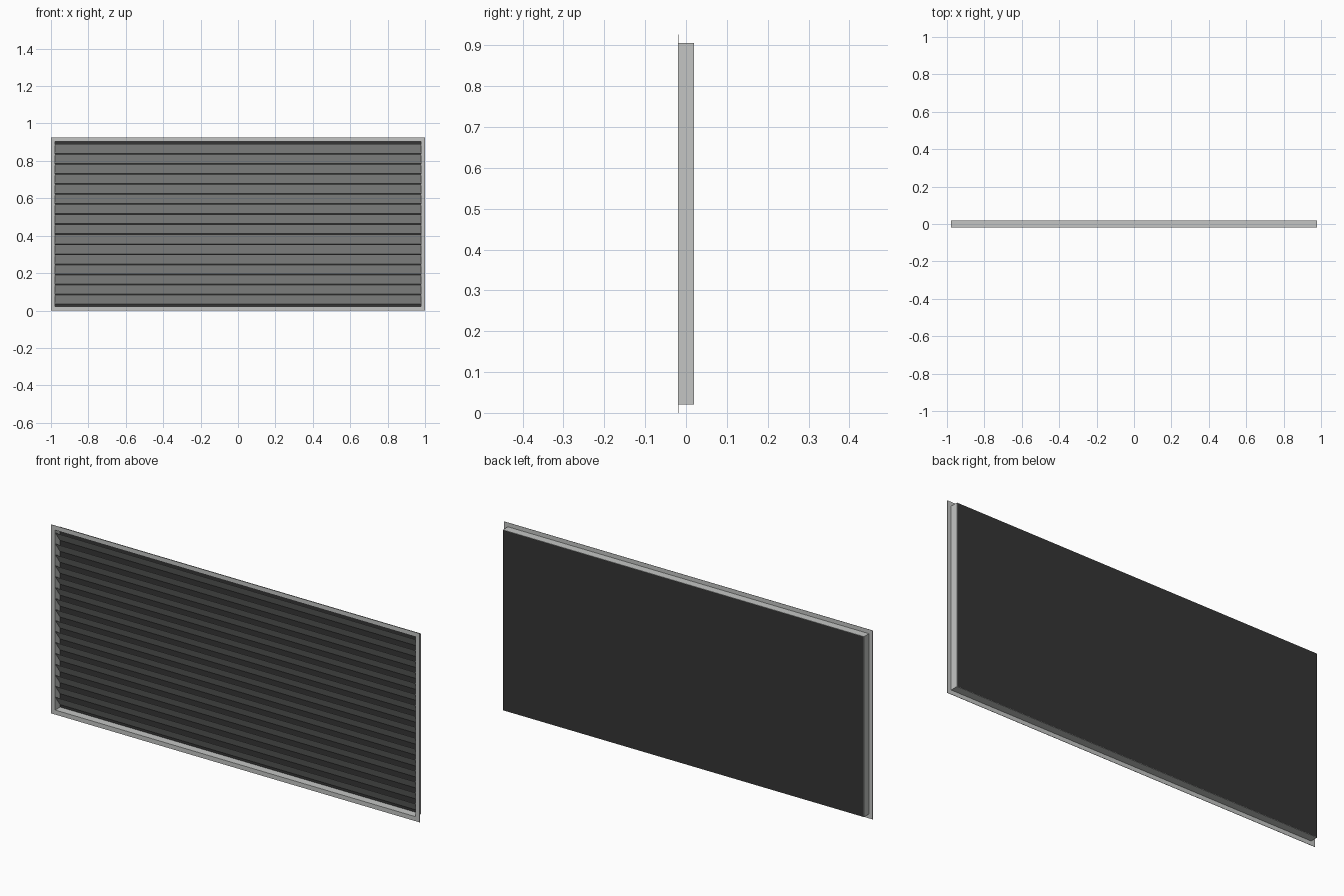
import bpy, bmesh

if "Cube" in bpy.data.objects:
    bpy.data.objects.remove(bpy.data.objects["Cube"])

W, H = 1.0, 0.926          # half width, full height
FRONT, BACK = -0.02, 0.02
INSET, T = 0.0205, 0.0015  # flange width, sheet thickness


def material(name, rgb):
    m = bpy.data.materials.new(name)
    m.diffuse_color = (*rgb, 1)
    m.use_nodes = True
    m.node_tree.nodes["Principled BSDF"].inputs["Base Color"].default_value = m.diffuse_color
    return m


metal = material("light grey metal", (0.55, 0.56, 0.55))
dark = material("dark backing", (0.035, 0.035, 0.035))


def finish(bm, name, mat):
    bmesh.ops.recalc_face_normals(bm, faces=bm.faces)
    me = bpy.data.meshes.new(name)
    bm.to_mesh(me)
    bm.free()
    me.materials.append(mat)
    ob = bpy.data.objects.new(name, me)
    bpy.context.collection.objects.link(ob)
    return ob


def skin_rings(bm, rings, closed):
    # Bridge matching vertex rings with quads
    n, m = len(rings), len(rings[0])
    for i in range(n if closed else n - 1):
        a, b = rings[i], rings[(i + 1) % n]
        for j in range(m):
            k = (j + 1) % m
            bm.faces.new((a[j], a[k], b[k], b[j]))


# Frame: L-shaped sheet profile (inset, y) swept round the rectangle
profile = [(0, FRONT), (INSET + T, FRONT), (INSET + T, BACK),
           (INSET, BACK), (INSET, FRONT + T), (0, FRONT + T)]
bm = bmesh.new()
rings = []
for d, y in profile:
    rings.append([bm.verts.new(p) for p in (
        (-W + d, y, d), (W - d, y, d), (W - d, y, H - d), (-W + d, y, H - d))])
skin_rings(bm, rings, True)
finish(bm, "frame", metal)


# Extrude a (y, z) outline along x
def bar(name, outline, half, mat):
    bm = bmesh.new()
    rings = [[bm.verts.new((x, y, z)) for y, z in outline] for x in (-half, half)]
    skin_rings(bm, rings, False)
    for r in rings:
        bm.faces.new(r)
    return finish(bm, name, mat)


# Backing panel fills the rear of the frame
e = INSET + T
bar("back_panel", [(BACK - T, e), (BACK, e), (BACK, H - e), (BACK - T, H - e)],
    W - e, dark)

# Slats: front edge high, sloping down towards the back
COUNT, LOW, PITCH, RISE = 16, 0.0345, 0.0537, 0.0505
for i in range(COUNT):
    z = LOW + i * PITCH
    bar(f"slat_{i + 1}", [(-0.018, z + RISE - T), (-0.018, z + RISE),
                          (0.0175, z + T), (0.0175, z)], W - e, metal)
